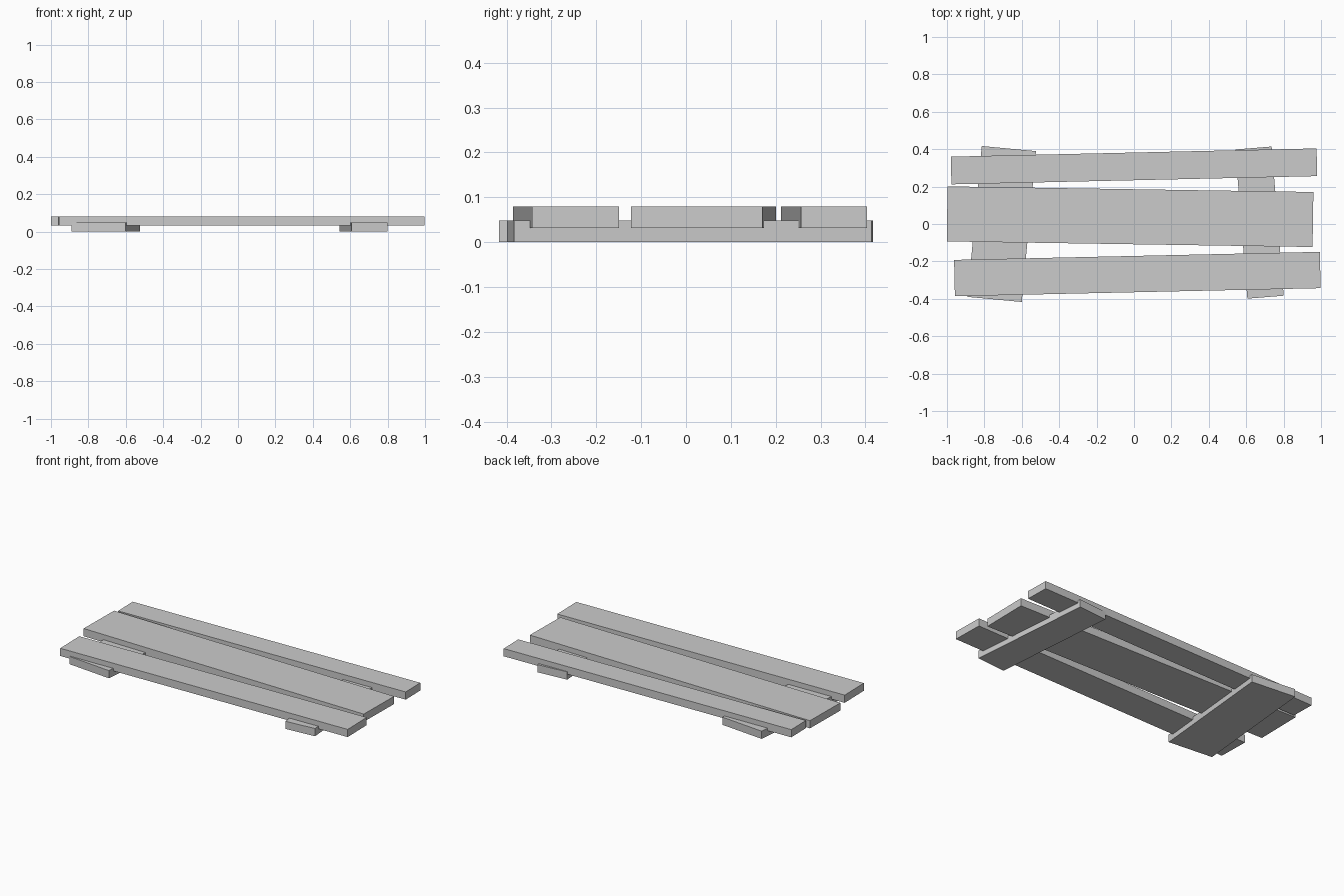
import bpy
import bmesh
from mathutils import Matrix

default_cube = bpy.data.objects.get("Cube")
if default_cube:
    bpy.data.objects.remove(default_cube, do_unlink=True)

# Single plain grey for all the boards
grey = bpy.data.materials.new("plain_grey")
grey.use_nodes = True
colour = (0.6, 0.6, 0.6, 1.0)
grey.diffuse_color = colour
grey.node_tree.nodes["Principled BSDF"].inputs["Base Color"].default_value = colour

THICKNESS = 0.048
PLANK_BOTTOM = 0.032  # planks are let slightly into the crosspieces


def add_board(name, x, y, bottom, length, width, turn):
    """Flat board of length (x) by width (y), turned about z at its centre."""
    mesh = bpy.data.meshes.new(name)
    bm = bmesh.new()
    bmesh.ops.create_cube(bm, size=1.0)
    bmesh.ops.scale(bm, vec=(length, width, THICKNESS), verts=bm.verts)
    bm.to_mesh(mesh)
    bm.free()
    mesh.materials.append(grey)
    board = bpy.data.objects.new(name, mesh)
    board.matrix_world = (Matrix.Translation((x, y, bottom + THICKNESS / 2))
                          @ Matrix.Rotation(turn, 4, "Z"))
    bpy.context.collection.objects.link(board)


# Long planks, slightly askew
for name, x, y, width, turn in (
    ("back_plank", 0.0, 0.308, 0.148, 0.0225),
    ("middle_plank", -0.021, 0.039, 0.294, -0.0153),
    ("front_plank", 0.018, -0.2675, 0.194, 0.022),
):
    add_board(name, x, y, PLANK_BOTTOM, 1.956, width, turn)

# Crosspieces underneath
add_board("right_crosspiece", -0.707, 0.0, 0.0, 0.291, 0.81, -0.094)
add_board("left_crosspiece", 0.671, 0.0075, 0.0, 0.195, 0.80, 0.081)
